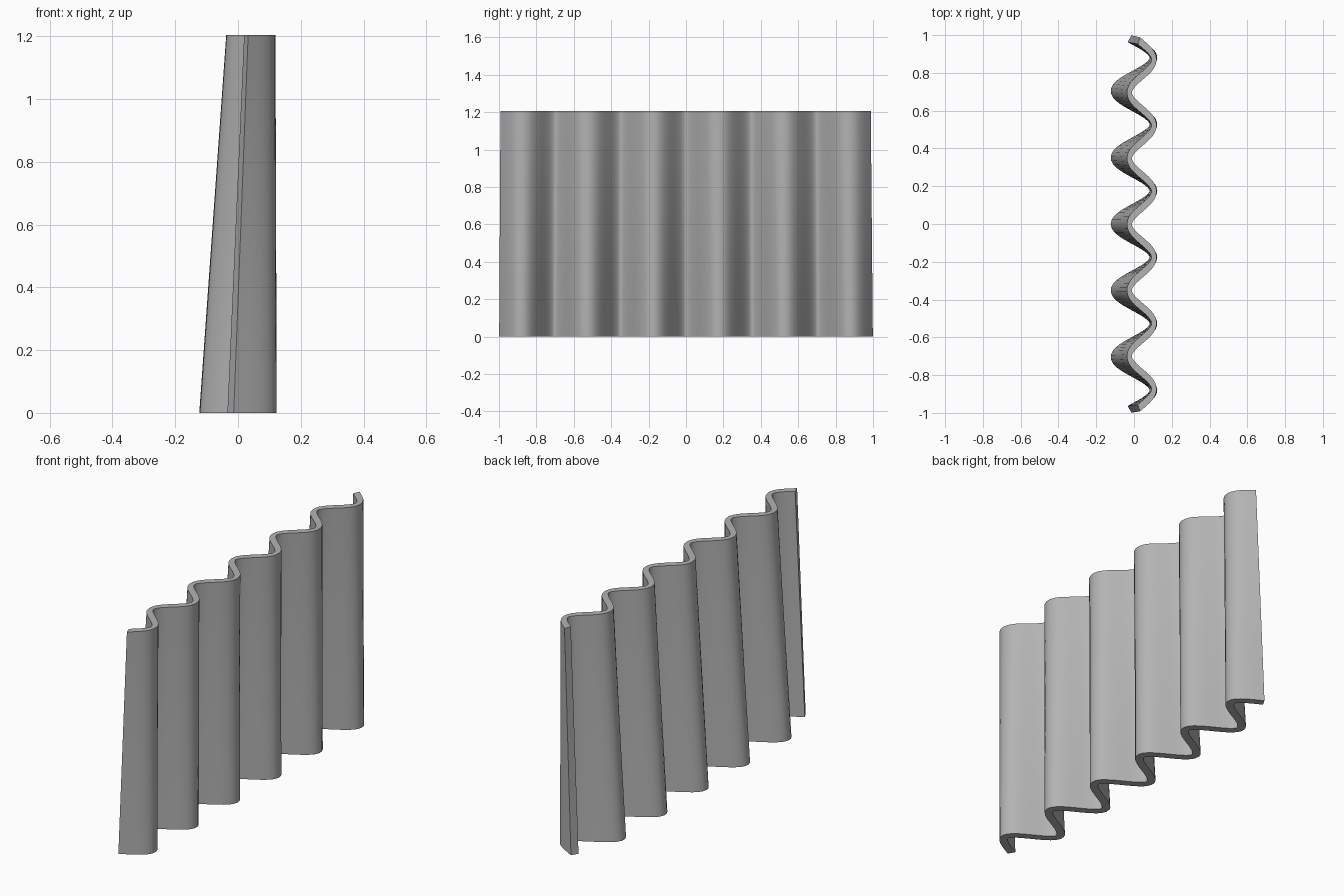
import bpy, bmesh, math
from mathutils import Vector

if "Cube" in bpy.data.objects:
    bpy.data.objects.remove(bpy.data.objects["Cube"])

HEIGHT = 1.205      # wall height
PERIOD = 0.352      # length of one wave
AMP = 0.103         # wave depth at the base
HALF = 0.0205       # half the wall thickness
Y_END = 0.981       # centreline end
STEPS = 132         # segments along the wall
LEVELS = 8          # courses up the wall


def outline():
    """Closed plan of the wave: one offset side out, the other back."""
    k = 2 * math.pi / PERIOD
    left, right = [], []
    for i in range(STEPS + 1):
        y = -Y_END + 2 * Y_END * i / STEPS
        p = Vector((-AMP * math.cos(k * y), y))
        t = Vector((AMP * k * math.sin(k * y), 1)).normalized()
        n = Vector((t.y, -t.x)) * HALF
        right.append(p + n)
        left.append(p - n)
    return right, left


# Wavy wall: the plan is squeezed and shifted towards +x as it rises
bm = bmesh.new()
right, left = outline()
plan = right + left[::-1]
rings = []
for j in range(LEVELS + 1):
    f = j / LEVELS
    sx, sy = 1 - 0.364 * f, 1 - 0.009 * f
    rings.append([bm.verts.new((p.x * sx + 0.041 * f, p.y * sy - 0.002 * f, HEIGHT * f))
                  for p in plan])
n = len(plan)
for a, b in zip(rings, rings[1:]):
    for i in range(n):
        k = (i + 1) % n
        bm.faces.new((a[i], a[k], b[k], b[i]))
# Top and bottom strips
for ring in (rings[0], rings[-1]):
    for i in range(STEPS):
        bm.faces.new((ring[i], ring[i + 1], ring[n - 2 - i], ring[n - 1 - i]))
bmesh.ops.recalc_face_normals(bm, faces=bm.faces)

mesh = bpy.data.meshes.new("wavy_wall")
bm.to_mesh(mesh)
bm.free()
wall = bpy.data.objects.new("wavy_wall", mesh)
bpy.context.collection.objects.link(wall)

grey = bpy.data.materials.new("grey")
grey.diffuse_color = (0.45, 0.45, 0.45, 1)
grey.use_nodes = True
grey.node_tree.nodes["Principled BSDF"].inputs["Base Color"].default_value = grey.diffuse_color
mesh.materials.append(grey)

bpy.context.view_layer.objects.active = wall
wall.select_set(True)
bpy.ops.object.shade_smooth_by_angle(angle=math.radians(35))
